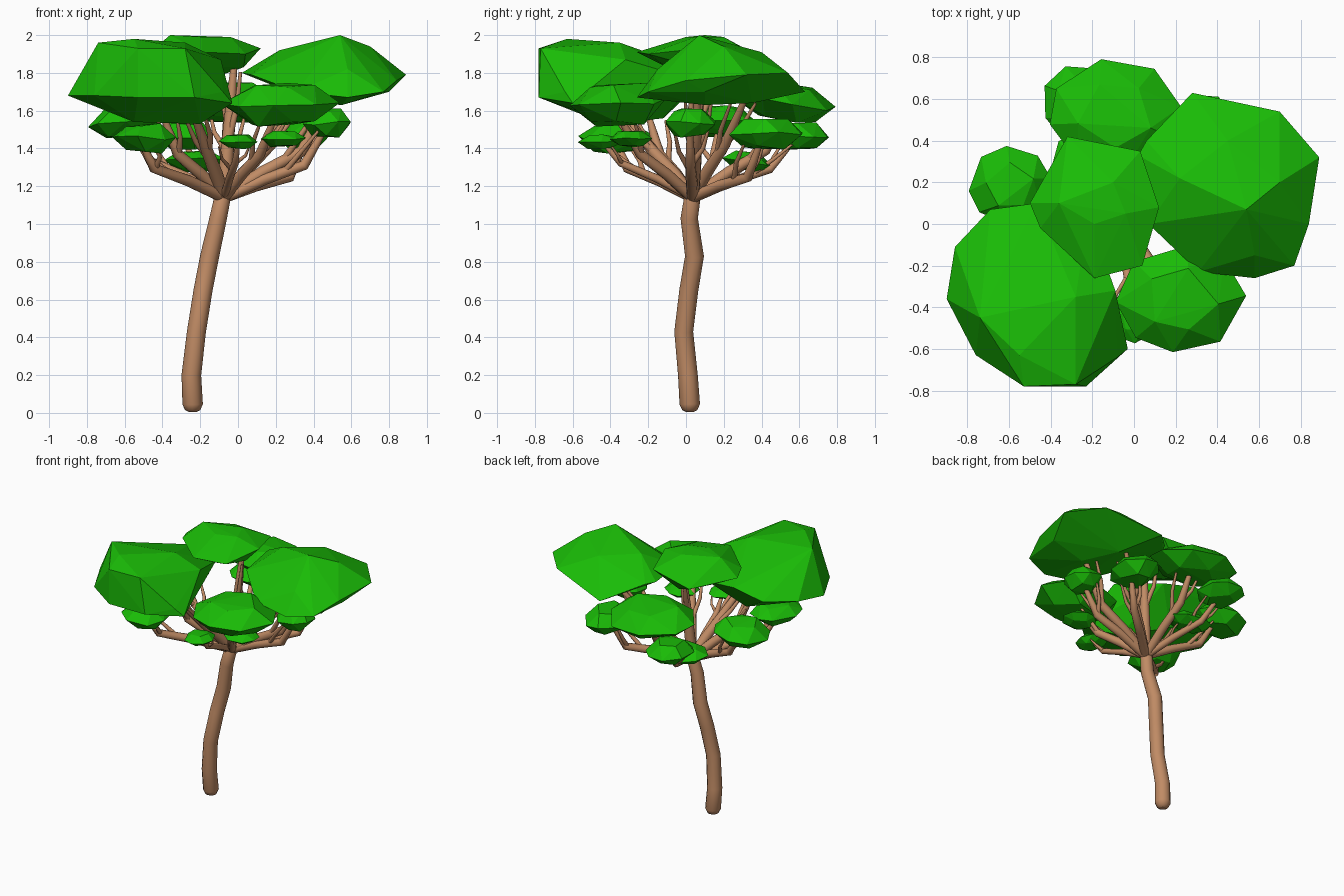
import bpy, bmesh, math, random
from mathutils import Vector

if "Cube" in bpy.data.objects:
    bpy.data.objects.remove(bpy.data.objects["Cube"])

random.seed(4)


def material(name, color):
    m = bpy.data.materials.new(name)
    m.diffuse_color = color
    m.use_nodes = True
    m.node_tree.nodes["Principled BSDF"].inputs["Base Color"].default_value = m.diffuse_color
    return m


BARK = material("bark", (0.53, 0.26, 0.13, 1))
LEAF = material("leaf", (0.010, 0.50, 0.002, 1))


def tube(name, paths):
    """Tapered round tubes; each path is a list of (x, y, z, radius)."""
    cu = bpy.data.curves.new(name, 'CURVE')
    cu.dimensions = '3D'
    cu.bevel_depth = 1.0
    cu.bevel_resolution = 4
    cu.use_fill_caps = True
    for path in paths:
        s = cu.splines.new('POLY')
        s.points.add(len(path) - 1)
        for p, (x, y, z, r) in zip(s.points, path):
            p.co = (x, y, z, 1)
            p.radius = r
    tmp = bpy.data.objects.new(name + "_curve", cu)
    bpy.context.collection.objects.link(tmp)
    bpy.context.view_layer.update()
    me = bpy.data.meshes.new_from_object(tmp.evaluated_get(
        bpy.context.evaluated_depsgraph_get()))
    bpy.data.objects.remove(tmp)
    me.materials.clear()
    me.materials.append(BARK)
    for f in me.polygons:
        f.use_smooth = True
    ob = bpy.data.objects.new(name, me)
    bpy.context.collection.objects.link(ob)


def hull(name, pts):
    """Flat-faced leaf clump: convex hull of a few points."""
    bm = bmesh.new()
    for p in pts:
        bm.verts.new(p)
    bmesh.ops.convex_hull(bm, input=bm.verts)
    loose = [v for v in bm.verts if not v.link_faces]
    bmesh.ops.delete(bm, geom=loose, context='VERTS')
    bmesh.ops.recalc_face_normals(bm, faces=bm.faces)
    me = bpy.data.meshes.new(name)
    bm.to_mesh(me)
    bm.free()
    me.materials.append(LEAF)
    bpy.context.collection.objects.link(bpy.data.objects.new(name, me))


def clump(name, x0, x1, y0, y1, z0, z1, tilt=(0, 0)):
    """Flattened irregular pebble filling the given box; tilt = dz/dx, dz/dy."""
    c = Vector(((x0 + x1) / 2, (y0 + y1) / 2, (z0 + z1) / 2))
    h = Vector(((x1 - x0) / 2, (y1 - y0) / 2, (z1 - z0) / 2))
    pts = []
    for n, r, z in ((8, 1.03, 0.0), (5, 0.6, 0.95), (5, 0.6, -0.95)):
        a0 = random.uniform(0, 1)
        for i in range(n):
            a = a0 + (i + random.uniform(-.15, .15)) * math.tau / n
            dx, dy = h.x * r * math.cos(a), h.y * r * math.sin(a)
            dz = h.z * (z + random.uniform(-.15, .15))
            pts.append(c + Vector((dx, dy, dz + tilt[0] * dx + tilt[1] * dy)))
    hull(name, pts)


# Trunk with a rounded foot
tube("trunk", [[(-.24, .02, .005, .02), (-.24, .02, .015, .04), (-.24, .02, .045, .054),
                (-.247, .01, .2, .052), (-.22, -.012, .43, .05), (-.185, .015, .65, .05),
                (-.15, .045, .83, .05), (-.105, .017, 1.03, .046),
                (-.08, .035, 1.15, .043), (-.075, .04, 1.18, .03)]])

# Two large clumps and the crown, shaped by key points
hull("leaf_front_left", [
    (-.90, -.36, 1.68), (-.86, -.11, 1.72), (-.69, .07, 1.74), (-.47, .10, 1.80),
    (-.22, .05, 1.76), (-.09, -.32, 1.87), (-.03, -.60, 1.64), (-.08, -.64, 1.70),
    (-.23, -.78, 1.67), (-.53, -.78, 1.67), (-.28, -.77, 1.93), (-.53, -.78, 1.93),
    (-.76, -.63, 1.68), (-.74, -.45, 1.96), (-.55, -.63, 1.98), (-.28, -.35, 1.96),
    (-.55, -.45, 1.54), (-.20, -.38, 1.53), (-.42, -.12, 1.56)])
hull("leaf_right", [
    (.02, .33, 1.80), (.06, .40, 1.80), (.28, .63, 1.70), (.70, .54, 1.80),
    (.89, .32, 1.79), (.84, .0, 1.76), (.77, -.20, 1.70), (.58, -.26, 1.67),
    (.31, -.23, 1.70), (.07, .0, 1.79), (.54, .07, 2.0), (.70, .20, 1.94), (.58, -.15, 1.82),
    (.22, .22, 1.92), (.45, .40, 1.91), (.55, .10, 1.63), (.42, .35, 1.64), (.80, .10, 1.70)])
hull("leaf_crown", [
    (-.50, .10, 1.88), (-.32, .42, 1.87), (.03, .35, 1.90), (.12, .08, 1.93),
    (.04, -.20, 1.90), (-.19, -.26, 1.91), (-.45, -.02, 1.90), (-.36, .10, 2.0),
    (-.19, .0, 1.99), (-.04, .05, 1.99), (-.1, .20, 1.99), (.03, .05, 1.83),
    (-.15, -.1, 1.83), (-.32, .14, 1.80), (-.14, .28, 1.77)])

# Smaller clumps
clump("leaf_back", -.40, .22, .26, .79, 1.54, 1.74, (0, -.12))
clump("leaf_left", -.79, -.40, 0, .37, 1.46, 1.62, (.08, 0))
clump("leaf_front", -.08, .53, -.61, -.11, 1.53, 1.75, (.02, .04))
clump("leaf_back_left", -.44, -.12, .42, .76, 1.39, 1.53)
clump("leaf_low_left", -.66, -.33, -.57, -.17, 1.38, 1.53)
clump("leaf_low_front", -.10, .10, -.57, -.34, 1.40, 1.47)
clump("leaf_low_front_right", .12, .36, -.41, -.18, 1.41, 1.49)
clump("leaf_low_right", .34, .60, -.12, .16, 1.46, 1.61)
clump("leaf_back_right", .20, .50, .22, .62, 1.40, 1.55)
clump("leaf_low_back", -.39, -.05, .19, .45, 1.28, 1.38, (0, -.1))

# Main branches: spread from the fork, bend upward, then split into twigs
FORK = Vector((-.075, .035, 1.16))
TIPS = [  # end point, elbow share of reach, elbow share of rise, radius
    ((-.24, -.36, 1.60), .5, .48, .040), ((-.40, -.20, 1.58), .75, .5, .036),
    ((.50, .06, 1.70), .72, .42, .038), ((.34, .32, 1.68), .6, .5, .036),
    ((-.02, .08, 1.86), .5, .5, .040), ((-.06, .55, 1.62), .75, .5, .034),
    ((-.56, .17, 1.50), .8, .5, .032), ((.20, -.36, 1.58), .7, .5, .034),
    ((-.28, .58, 1.45), .75, .45, .028), ((-.51, -.37, 1.43), .85, .5, .034),
    ((0, -.44, 1.43), .8, .6, .024), ((.47, .02, 1.52), .78, .42, .034),
    ((.36, .40, 1.45), .8, .3, .034), ((-.22, .33, 1.33), .7, .5, .022)]
for i, (tip, reach, rise, r) in enumerate(TIPS):
    d = Vector(tip) - FORK
    elbow = FORK + Vector((d.x * reach, d.y * reach, d.z * rise))
    base = FORK - Vector((0, 0, .02))
    paths = [[(*base, r * .9), (*FORK.lerp(elbow, .5), r * .9), (*elbow, r * .8),
              (*elbow.lerp(Vector(tip), .5), r * .62), (*tip, r * .4)]]
    side = Vector((-d.y, d.x, 0)).normalized()
    for k in (-1, 1):
        start = FORK.lerp(elbow, .98 if k > 0 else .75)
        end = Vector(tip) + side * k * random.uniform(.05, .10) - d * .08
        mid = start.lerp(end, .5) + side * k * .02
        paths.append([(*start, r * .5), (*mid, r * .36), (*end, r * .22)])
    tube("branch_%02d" % (i + 1), paths)
